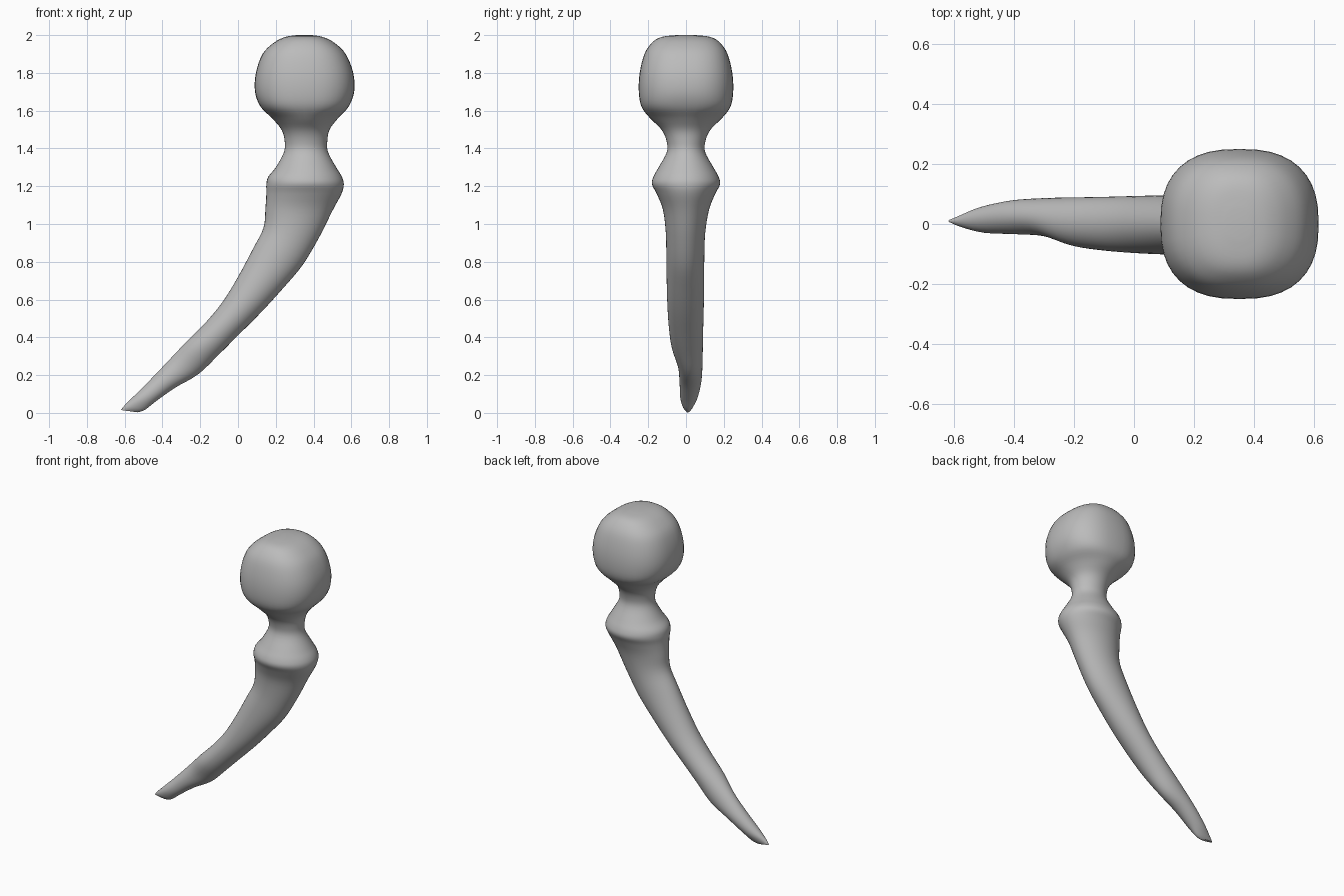
import bpy
import bmesh
import math
from mathutils import Vector

SIDES = 40
STEPS = 4

cube = bpy.data.objects.get("Cube")
if cube:
    bpy.data.objects.remove(cube, do_unlink=True)

# Level rings of head, neck and collar: height, left x, right x, half depth
UPPER = [
    (2.0, .31, .39, .05), (1.99, .25, .45, .13), (1.96, .19, .51, .18),
    (1.9, .13, .57, .22), (1.8, .095, .61, .245), (1.7, .09, .615, .25),
    (1.62, .12, .585, .235), (1.56, .18, .53, .19), (1.5, .23, .485, .13),
    (1.44, .247, .473, .103), (1.38, .243, .477, .102),
    (1.3, .2, .52, .145), (1.25, .16, .55, .173), (1.21, .15, .56, .18),
    (1.16, .15, .548, .155),
]

# Tilted rings of the curved shaft: left x, z, right x, z, front y, back y
SHAFT = [
    (.145, 1.08, .5, 1.07, -.122, .122), (.135, .98, .43, .93, -.107, .102),
    (.08, .87, .34, .78, -.104, .097), (0, .72, .23, .65, -.102, .096),
    (-.08, .59, .12, .53, -.098, .094), (-.17, .48, 0, .41, -.09, .091),
    (-.27, .38, -.1, .31, -.075, .089), (-.36, .285, -.21, .205, -.042, .087),
    (-.46, .18, -.33, .135, -.034, .08), (-.55, .09, -.43, .065, -.03, .06),
    (-.6, .04, -.49, .018, -.015, .035), (-.62, .015, -.53, .003, 0, .02),
]


def blend(a, b, c, d, t):
    """Smooth curve through b and c."""
    return .5 * (2 * b + (c - a) * t + (2 * a - 5 * b + 4 * c - d) * t * t
                 + (3 * b - a - 3 * c + d) * t ** 3)


def refine(rows):
    result = []
    last = len(rows) - 1
    for i in range(last):
        four = [rows[max(i - 1, 0)], rows[i], rows[i + 1], rows[min(i + 2, last)]]
        for s in range(STEPS):
            result.append([blend(*v, s / STEPS) for v in zip(*four)])
    return result + [list(rows[-1])]


def power(value, exponent):
    return math.copysign(abs(value) ** exponent, value)


def add_ring(bm, row):
    xl, zl, xr, zr, front, back, square = row
    left, right = Vector((xl, 0, zl)), Vector((xr, 0, zr))
    middle, half = (left + right) / 2, (right - left) / 2
    ring = []
    for i in range(SIDES):
        angle = math.tau * i / SIDES
        across = power(math.cos(angle), 2 / square)
        depth = power(math.sin(angle), 2 / square)
        y = (front + back) / 2 + depth * (back - front) / 2
        ring.append(bm.verts.new(middle + half * across + Vector((0, y, 0))))
    return ring


# Loft one continuous skin; the head is a little squarer in plan
stations = [(xl, z, xr, z, -y, y, 2.5 if z > 1.6 else 2) for z, xl, xr, y in UPPER]
stations += [row + (2,) for row in SHAFT]
bm = bmesh.new()
rings = [add_ring(bm, row) for row in refine(stations)]
for upper, lower in zip(rings, rings[1:]):
    for i in range(SIDES):
        j = (i + 1) % SIDES
        bm.faces.new((upper[i], upper[j], lower[j], lower[i]))
bm.faces.new(rings[0])
bm.faces.new(rings[-1])
bmesh.ops.recalc_face_normals(bm, faces=bm.faces)
mesh = bpy.data.meshes.new("curved_handle")
bm.to_mesh(mesh)
bm.free()
handle = bpy.data.objects.new("curved_handle", mesh)
bpy.context.collection.objects.link(handle)

# Plain grey
grey = bpy.data.materials.new("plain_grey")
grey.use_nodes = True
colour = (.5, .5, .5, 1)
grey.diffuse_color = colour
grey.node_tree.nodes["Principled BSDF"].inputs["Base Color"].default_value = colour
mesh.materials.append(grey)

# Smooth shading
bpy.context.view_layer.objects.active = handle
handle.select_set(True)
bpy.ops.object.shade_smooth_by_angle(angle=math.radians(50))
